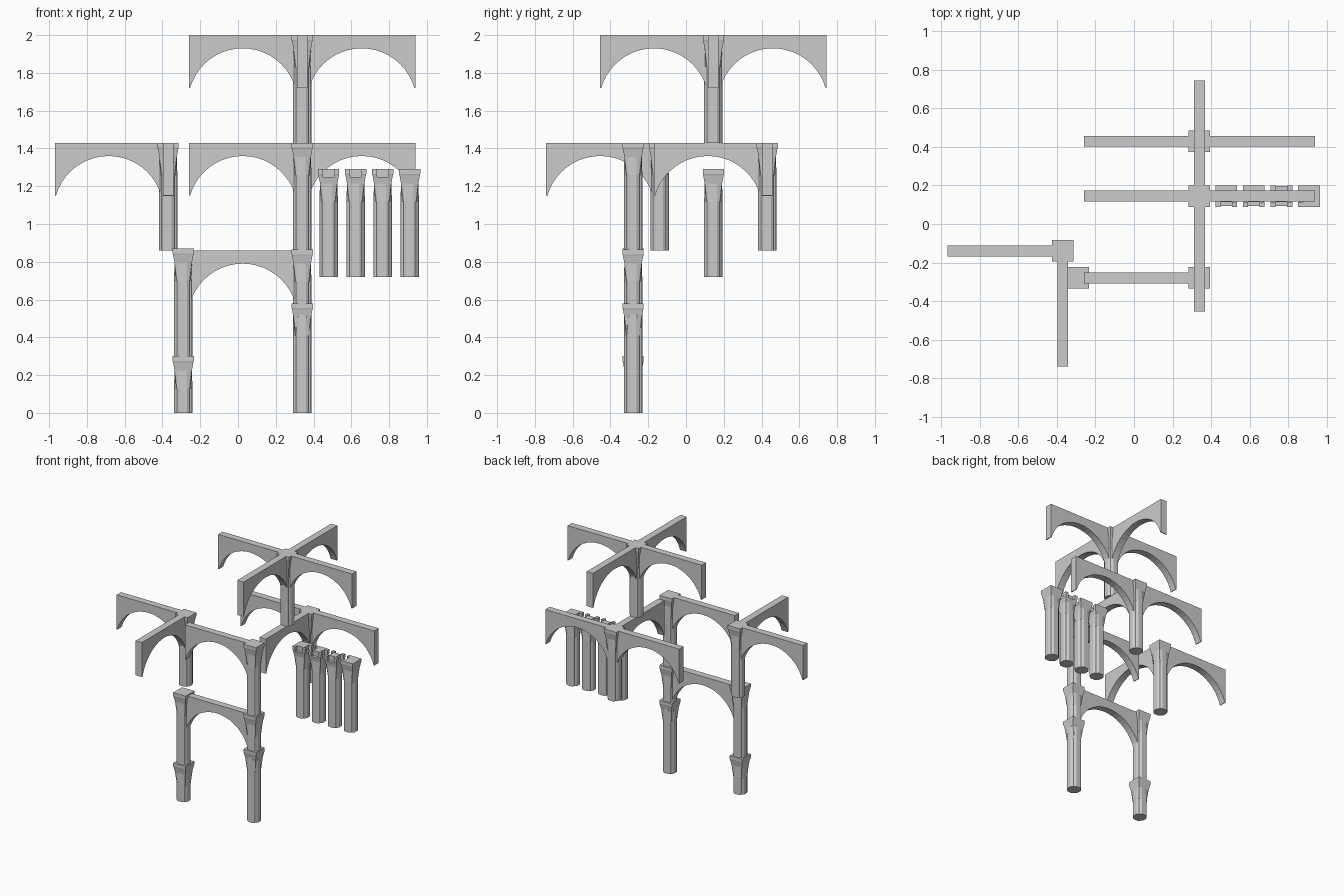
import bpy, bmesh, math
from mathutils import Matrix, Vector

if "Cube" in bpy.data.objects:
    bpy.data.objects.remove(bpy.data.objects["Cube"])

H = 0.57          # height of a full column
ARM = 0.028       # half thickness of an arch arm
TAU4 = math.pi / 2

# quarter outlines: fluted shaft and the square capital it grows into
SHAFT = [(.049, .019), (.041, .031), (.034, .034), (.031, .041), (.019, .049)]
SQUARE = [(1, .35), (1, .6), (1, 1), (.6, 1), (.35, 1)]


def ring(quarter):
    pts = []
    for k in range(4):
        c, s = round(math.cos(k * TAU4)), round(math.sin(k * TAU4))
        pts += [(x * c - y * s, x * s + y * c) for x, y in quarter]
    return pts


def square(half):
    return ring([(x * half, y * half) for x, y in SQUARE])


def finish(name, bm, matrix):
    bmesh.ops.recalc_face_normals(bm, faces=bm.faces)
    mesh = bpy.data.meshes.new(name)
    bm.to_mesh(mesh)
    bm.free()
    ob = bpy.data.objects.new(name, mesh)
    ob.matrix_world = matrix
    bpy.context.collection.objects.link(ob)
    return ob


# fluted column lofted upward into a flared square capital
def column(name, x, y, z0, top):
    h = top - z0
    levels = [(0, ring(SHAFT)), (h - min(.17, h * .6), ring(SHAFT)),
              (h - .075, square(.046)), (h - .032, square(.054)),
              (h - .026, square(.056)), (h, square(.056))]
    bm = bmesh.new()
    rows = [[bm.verts.new((px, py, z)) for px, py in pts] for z, pts in levels]
    n = len(rows[0])
    for a, b in zip(rows, rows[1:]):
        for i in range(n):
            j = (i + 1) % n
            bm.faces.new((a[i], a[j], b[j], b[i]))
    bm.faces.new(rows[0])
    bm.faces.new(rows[-1])
    return finish(name, bm, Matrix.Translation((x, y, z0)))


# half-round arch reaching 0.6 from the column centre, quarter turn k
def arch(name, x, y, top, k):
    radius, mid = .29, .315
    profile = [(.6, 0), (0, 0), (0, -.28)]
    a0 = math.acos(.279 / radius)
    for i in range(21):
        a = math.pi - a0 - (math.pi - 2 * a0) * i / 20
        profile.append((mid + radius * math.cos(a), -.07 - radius + radius * math.sin(a)))
    profile.append((.6, -.28))
    bm = bmesh.new()
    face = bm.faces.new([bm.verts.new((d, -ARM, z)) for d, z in profile])
    ext = bmesh.ops.extrude_face_region(bm, geom=[face])
    verts = [v for v in ext['geom'] if isinstance(v, bmesh.types.BMVert)]
    bmesh.ops.translate(bm, verts=verts, vec=(0, 2 * ARM, 0))
    finish(name, bm, Matrix.Translation((x, y, top)) @ Matrix.Rotation(k * TAU4, 4, 'Z'))


# slots in a capital that receive arch arms
def cut_slots(col, x, y, top, turns):
    for k in turns:
        bm = bmesh.new()
        bmesh.ops.create_cube(bm, size=1, matrix=Matrix.Translation((.055, 0, 0))
                              @ Matrix.Diagonal((.05, .06, .08, 1)))
        cutter = finish("slot_cutter", bm, Matrix.Translation((x, y, top))
                        @ Matrix.Rotation(k * TAU4, 4, 'Z'))
        cutter.hide_render = True
        cutter.hide_set(True)
        cutter.display_type = 'WIRE'
        mod = col.modifiers.new("slot", 'BOOLEAN')
        mod.operation = 'DIFFERENCE'
        mod.solver = 'EXACT'
        mod.object = cutter


# columns with their arches: name, x, y, base, top, arm turns (0=+x 1=+y 2=-x 3=-y)
for name, x, y, z0, top, arms in [
    ("right_base_column", .34, -.28, 0, .58, []),
    ("right_lower_arch_column", .34, -.28, .3, .865, [2]),
    ("right_upper_arch_column", .34, -.28, .86, 1.43, [2]),
    ("left_base_column", -.29, -.28, 0, .30, []),
    ("left_upper_column", -.29, -.28, .30, .87, []),
    ("corner_arch_column", -.37, -.14, .86, 1.43, [2, 3]),
    ("tee_arch_column", .34, .43, .86, 1.43, [0, 2, 3]),
    ("cross_arch_column", .34, .145, 1.43, 2.0, [0, 1, 2, 3]),
]:
    column(name, x, y, z0, top)
    for k in arms:
        arch(name.replace("column", "arm"), x, y, min(top, .86) if top < 1 else top, k)

# row of four spare columns with slotted capitals
for i, turns in enumerate([[3, 0], [3, 0, 2], [0, 1, 2, 3], [2]]):
    x = .48 + .143 * i
    col = column("slotted_column", x, .145, 1.29 - H, 1.29)
    cut_slots(col, x, .145, 1.29, turns)
